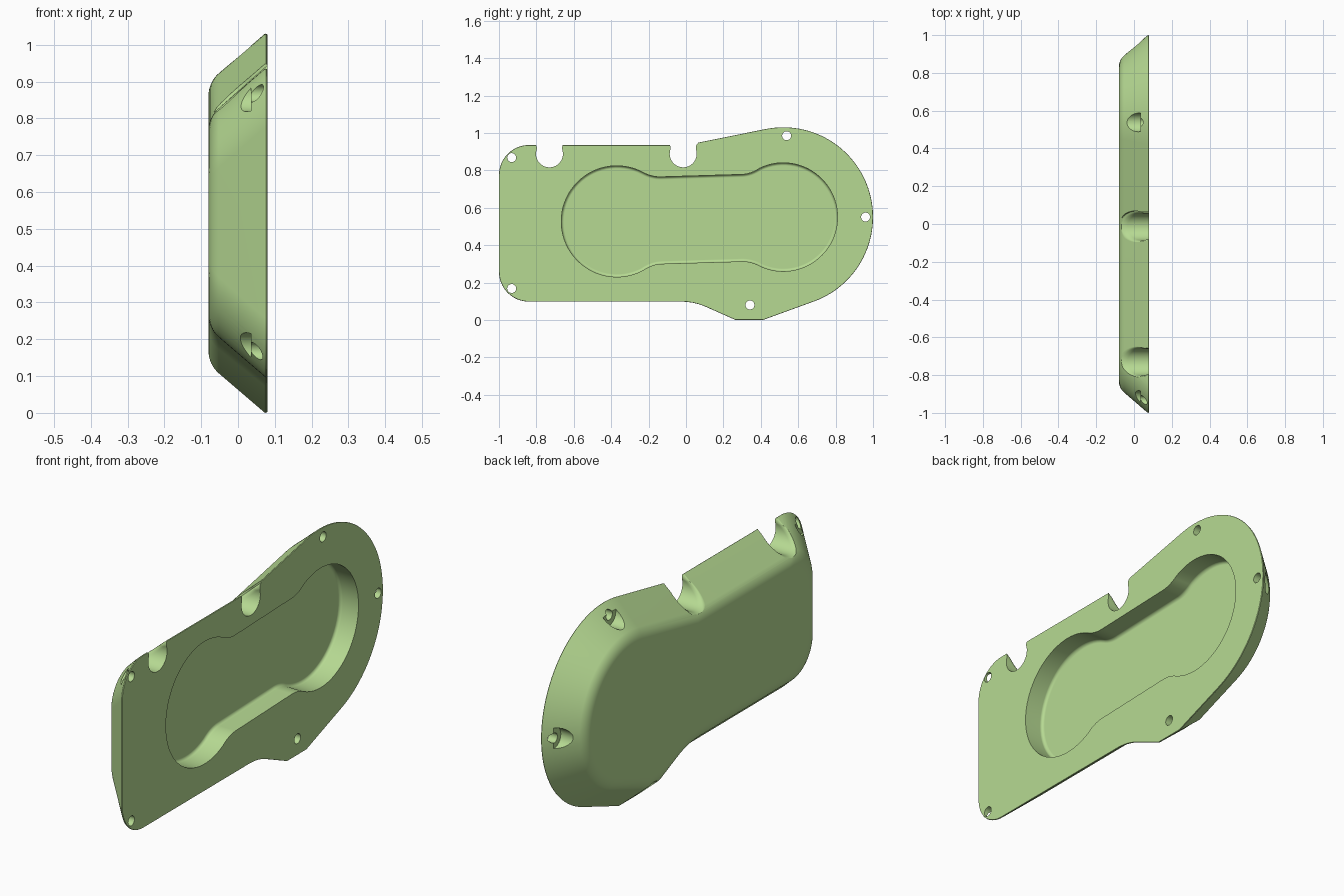
import bpy, bmesh
from math import sin, cos, radians, tan, atan2, sqrt
from mathutils import Vector

if "Cube" in bpy.data.objects:
    bpy.data.objects.remove(bpy.data.objects["Cube"])


def arc(cy, cz, r, a0, a1, n):
    return [(cy + r * cos(radians(a0 + (a1 - a0) * i / n)),
             cz + r * sin(radians(a0 + (a1 - a0) * i / n))) for i in range(n + 1)]


def blend(p, c, q, n=8):
    """Soft corner: quadratic curve from p to q pulled towards c."""
    out = []
    for i in range(n + 1):
        t = i / n
        out.append(tuple((1 - t) ** 2 * a + 2 * t * (1 - t) * b + t * t * d
                         for a, b, d in zip(p, c, q)))
    return out


def inset(pts, d):
    """Offset a counter-clockwise (y, z) outline inwards by d."""
    v, out = [Vector(p) for p in pts], []
    for i, p in enumerate(v):
        a = (p - v[i - 1]).normalized()
        b = (v[(i + 1) % len(v)] - p).normalized()
        n1, n2 = Vector((-a.y, a.x)), Vector((-b.y, b.x))
        out.append(p + (n1 + n2) * (d / (1 + n1.dot(n2))))
    return out


def solid(name, outline, profile, shear=0.0, z0=0.0):
    """Stack insets of the outline along x; profile holds (x, inset)."""
    bm = bmesh.new()
    rings = []
    for x, d in profile:
        pts = inset(outline(d) if callable(outline) else outline, d)
        rings.append([bm.verts.new((x + shear * (p[1] - z0), p[0], p[1])) for p in pts])
    for r, s in zip(rings, rings[1:]):
        for i in range(len(r)):
            bm.faces.new((r[i - 1], r[i], s[i], s[i - 1]))
    bm.faces.new(rings[0])
    bm.faces.new(rings[-1])
    bmesh.ops.recalc_face_normals(bm, faces=bm.faces)
    me = bpy.data.meshes.new(name)
    bm.to_mesh(me)
    bm.free()
    ob = bpy.data.objects.new(name, me)
    bpy.context.collection.objects.link(ob)
    return ob


TOP, BOTTOM = 0.935, 0.098


def cover_outline(d):
    """Cover outline in (y, z); left corners keep their radius after an inset of d."""
    r = 0.16 + max(d, 0)
    return (arc(-1 + r, BOTTOM + r, r, 180, 270, 16)
            + blend((-0.03, BOTTOM), (0.04, BOTTOM), (0.10, 0.073))
            + [(0.265, 0.0), (0.412, 0.0)]
            + arc(0.52, 0.55, 0.48, -70, 101.5, 56)
            + [(0.0, TOP)]
            + arc(-1 + r, TOP - r, r, 90, 180, 16))


# Sloping wall with a tiny rounded lip and a rounded rear edge
slope, rad = 0.88, 0.08
turn = atan2(1, slope)
end = slope * 0.15 + rad * tan(turn / 2)
profile = [(0.08, 0.004), (0.0785, 0.0012), (0.0755, 0.0), (0.072, 0.001)]
for i in range(9):
    a = turn * (1 - i / 8)
    profile.append((-0.08 + rad * (1 - cos(a)), end - rad * sin(a)))
cover = solid("cover", cover_outline, profile)

# Two-lobed pocket with a rounded floor edge
lobe_l = arc(-0.37, 0.527, 0.297, 62, 298, 48)
lobe_r = arc(0.52, 0.55, 0.29, 244, 476, 48)
pocket = (lobe_l + blend(lobe_l[-1], (-0.183, 0.298), (-0.13, 0.30))[1:]
          + blend((0.30, 0.313), (0.348, 0.314), lobe_r[0])[:-1]
          + lobe_r + blend(lobe_r[-1], (0.348, 0.78), (0.30, 0.778))[1:]
          + blend((-0.13, 0.765), (-0.183, 0.763), lobe_l[0])[:-1])
FLOOR, FILLET = -0.02, 0.015
floor = [(0.1, 0.0)] + [(FLOOR + FILLET * (1 - sin(radians(a))), FILLET * (1 - cos(radians(a))))
                        for a in range(0, 91, 18)]
cutters = [solid("pocket_cutter", pocket, floor)]

# Cable notches in the top edge, flared where they meet the sloping wall
flare = [(0.4, 0.0)]
for i in range(7):
    t = 0.03 * (1 - i / 6)
    flare.append((t, -0.012 * (1 - sqrt(1 - (1 - t / 0.03) ** 2))))
flare.append((-0.08, -0.012))
for y in (-0.73, -0.015):
    notch = arc(y, 0.888, 0.072, 160, 380, 32) + [(y + 0.066, 1.1), (y - 0.066, 1.1)]
    cutters.append(solid("notch_cutter", notch, [(0.07 + t, d) for t, d in flare],
                         1 / slope, TOP))

# Counterbored screw holes
for y, z in ((-0.932, 0.868), (-0.932, 0.168), (0.538, 0.985), (0.96, 0.55), (0.342, 0.08)):
    cutters.append(solid("screw_hole_cutter", arc(y, z, 0.05, 0, 348.75, 31),
                         [(0.1, 0.026), (0.035, 0.026), (0.035, 0), (-0.12, 0)]))

bpy.context.view_layer.objects.active = cover
cover.select_set(True)
for c in cutters:
    c.hide_render = True
    m = cover.modifiers.new("cut", "BOOLEAN")
    m.operation, m.solver, m.object = "DIFFERENCE", "EXACT", c
    bpy.ops.object.modifier_apply(modifier=m.name)
    bpy.data.objects.remove(c)

mat = bpy.data.materials.new("green")
mat.diffuse_color = (0.47, 0.70, 0.29, 1)
mat.use_nodes = True
mat.node_tree.nodes["Principled BSDF"].inputs["Base Color"].default_value = mat.diffuse_color
cover.data.materials.clear()
cover.data.materials.append(mat)
bpy.ops.object.shade_smooth_by_angle(angle=radians(30))
# Keep the large faces flat in shading
w = cover.modifiers.new("flat_faces", "WEIGHTED_NORMAL")
w.keep_sharp = True
